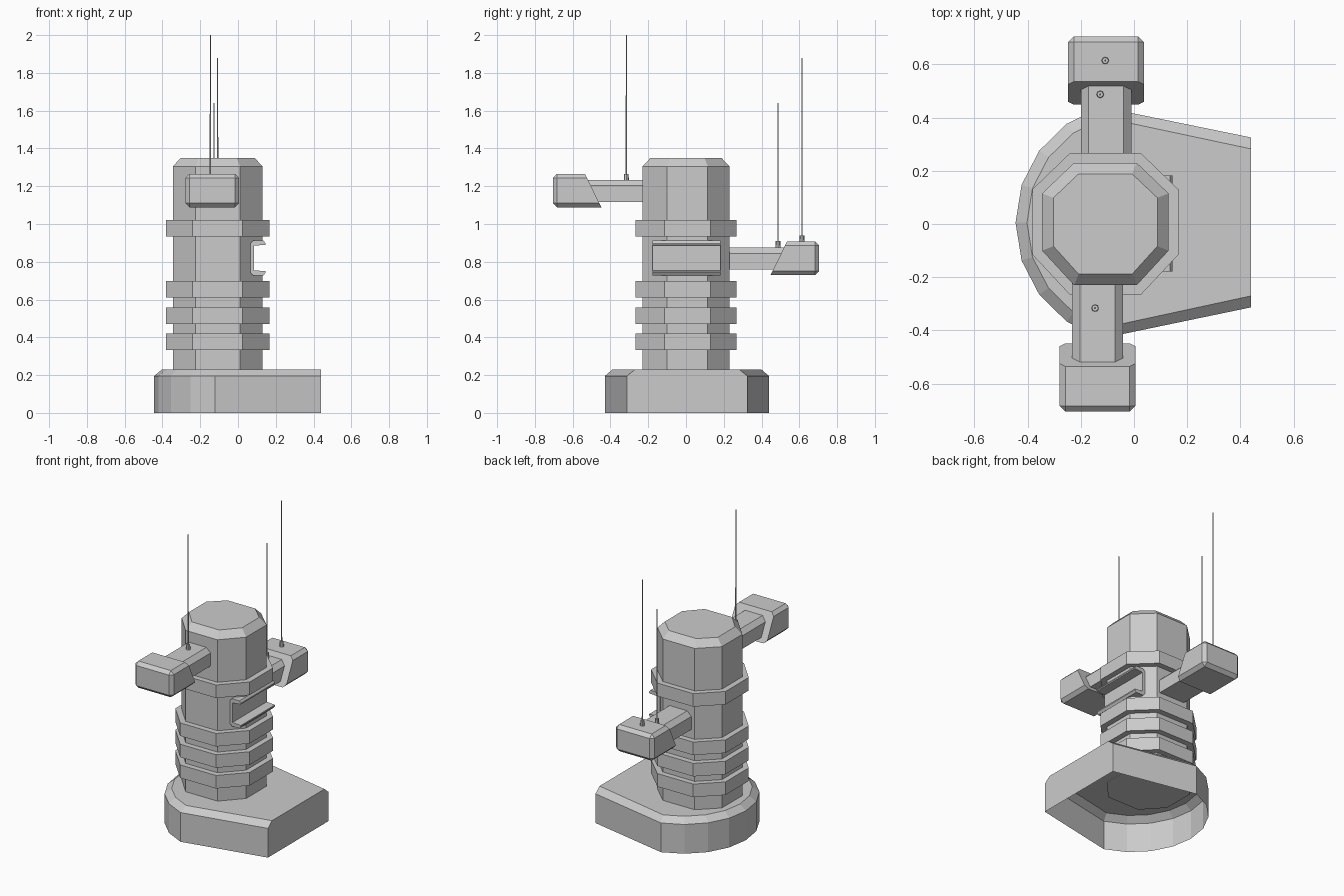
import bpy, bmesh, math
from mathutils import Vector

cube = bpy.data.objects.get("Cube")
if cube:
    bpy.data.objects.remove(cube, do_unlink=True)

grey = bpy.data.materials.new("light_grey")
grey.use_nodes = True
colour = (0.6, 0.6, 0.6, 1)
grey.diffuse_color = colour
for node in grey.node_tree.nodes:
    if node.type == "BSDF_PRINCIPLED":
        node.inputs["Base Color"].default_value = colour


def finish(name, bm):
    mesh = bpy.data.meshes.new(name)
    bm.to_mesh(mesh)
    bm.free()
    mesh.materials.append(grey)
    obj = bpy.data.objects.new(name, mesh)
    bpy.context.scene.collection.objects.link(obj)
    return obj


def loft_mesh(loops, bottom=True, top=True):
    """Skin equal-length counter-clockwise loops from bottom to top."""
    bm = bmesh.new()
    rows = [[bm.verts.new(p) for p in loop] for loop in loops]
    n = len(rows[0])
    for a, b in zip(rows, rows[1:]):
        for i in range(n):
            j = (i + 1) % n
            bm.faces.new((a[i], a[j], b[j], b[i]))
    if bottom:
        bm.faces.new(rows[0][::-1])
    if top:
        bm.faces.new(rows[-1])
    return bm


def octagon(grow, z):
    """Tower cross-section, pushed outwards by grow."""
    x0, x1, y0, y1 = -0.345 - grow, 0.13 + grow, -0.23 - grow, 0.23 + grow
    g = grow * 0.4
    xa, xb, ya, yb = -0.225 - g, 0.01 + g, -0.1 - g, 0.115 + g
    pts = [(xa, y0), (xb, y0), (x1, ya), (x1, yb),
           (xb, y1), (xa, y1), (x0, yb), (x0, ya)]
    return [(x, y, z) for x, y in pts]


def extrude_profile(name, profile, y0, y1):
    """Extrude an x-z profile along y."""
    bm = loft_mesh([[(x, y, z) for x, z in profile] for y in (y0, y1)])
    bmesh.ops.recalc_face_normals(bm, faces=bm.faces)
    return finish(name, bm)


# Base: open-bottomed shell, rounded on one side and tapering to a flat end
def base_outline(radius, end_y, z):
    arc = [math.radians(107 + i * 146 / 8) for i in range(9)]
    pts = [(0.44, end_y + 0.007)]
    pts += [(0.01 + radius * math.cos(a), 0.005 + radius * math.sin(a)) for a in arc]
    pts.append((0.44, 0.005 - end_y))
    return [(x, y, z) for x, y in pts]


finish("base", loft_mesh([base_outline(0.455, 0.318, 0),
                          base_outline(0.455, 0.318, 0.195),
                          base_outline(0.412, 0.275, 0.23)], bottom=False))

# Tower with a chamfered roof and a slot cut for the window tray
tower = finish("tower", loft_mesh([octagon(0, 0.225), octagon(0, 1.305),
                                   octagon(-0.042, 1.35)]))
cutter = extrude_profile("slot_cutter", [(0.075, 0.735), (0.3, 0.735),
                                         (0.3, 0.905), (0.075, 0.905)], -0.4, 0.4)
cutter.hide_render = True
cut = tower.modifiers.new("slot", "BOOLEAN")
cut.operation = "DIFFERENCE"
cut.solver = "EXACT"
cut.object = cutter
graph = bpy.context.evaluated_depsgraph_get()
cut_mesh = bpy.data.meshes.new_from_object(tower.evaluated_get(graph))
tower.modifiers.clear()
tower.data = cut_mesh
bpy.data.objects.remove(cutter, do_unlink=True)

# Raised bands around the tower
for i, z in enumerate((0.332, 0.47, 0.612, 0.935)):
    finish(f"band_{i + 1}", loft_mesh([octagon(0.037, z), octagon(0.037, z + 0.087)]))

# Window tray with projecting upper and lower lips
extrude_profile("window_tray", [
    (0.135, 0.728), (0.145, 0.742), (0.145, 0.75), (0.085, 0.755),
    (0.085, 0.885), (0.145, 0.89), (0.145, 0.898), (0.135, 0.912),
    (0.08, 0.912), (0.066, 0.898), (0.066, 0.742), (0.08, 0.728)], -0.178, 0.182)


# Arms with slant-backed pods; side is the y direction, z the pod underside
def arm(prefix, x, side, z):
    w, low, shoulder, high = 0.095, z + 0.028, z + 0.115, z + 0.145
    extrude_profile(prefix + "_arm", [
        (x - w, low), (x + w, low), (x + w, shoulder), (x + w - 0.03, high),
        (x - w + 0.03, high), (x - w, shoulder)], *sorted((side * 0.15, side * 0.56)))

    outline = [(0.448, z), (0.705, z), (0.705, z + 0.178), (0.535, z + 0.178)]
    bm = loft_mesh([[(px, side * y, pz) for y, pz in outline]
                    for px in (x - 0.142, x + 0.142)])
    bmesh.ops.recalc_face_normals(bm, faces=bm.faces)
    edges = [e for e in bm.edges if any(abs(v.co.y) > 0.7 for v in e.verts)]
    bmesh.ops.bevel(bm, geom=edges, offset=0.022, segments=1, affect="EDGES")
    finish(prefix + "_pod", bm)


arm("front", -0.137, -1, 1.088)
arm("back", -0.105, 1, 0.73)


# Antennas: thin rod in a small socket
def rod(name, x, y, z0, z1, radius, tip, sides):
    def ring(r, z):
        return [(x + r * math.cos(i * math.tau / sides),
                 y + r * math.sin(i * math.tau / sides), z) for i in range(sides)]
    finish(name, loft_mesh([ring(radius, z0), ring(tip, z1)]))


for name, x, y, foot, tip in (("front_arm", -0.146, -0.316, 1.225, 2.0),
                              ("back_arm", -0.127, 0.487, 0.87, 1.64),
                              ("back_pod", -0.108, 0.614, 0.9, 1.88)):
    rod(name + "_socket", x, y, foot, foot + 0.04, 0.014, 0.012, 8)
    rod(name + "_antenna", x, y, foot + 0.03, tip, 0.004, 0.003, 6)
